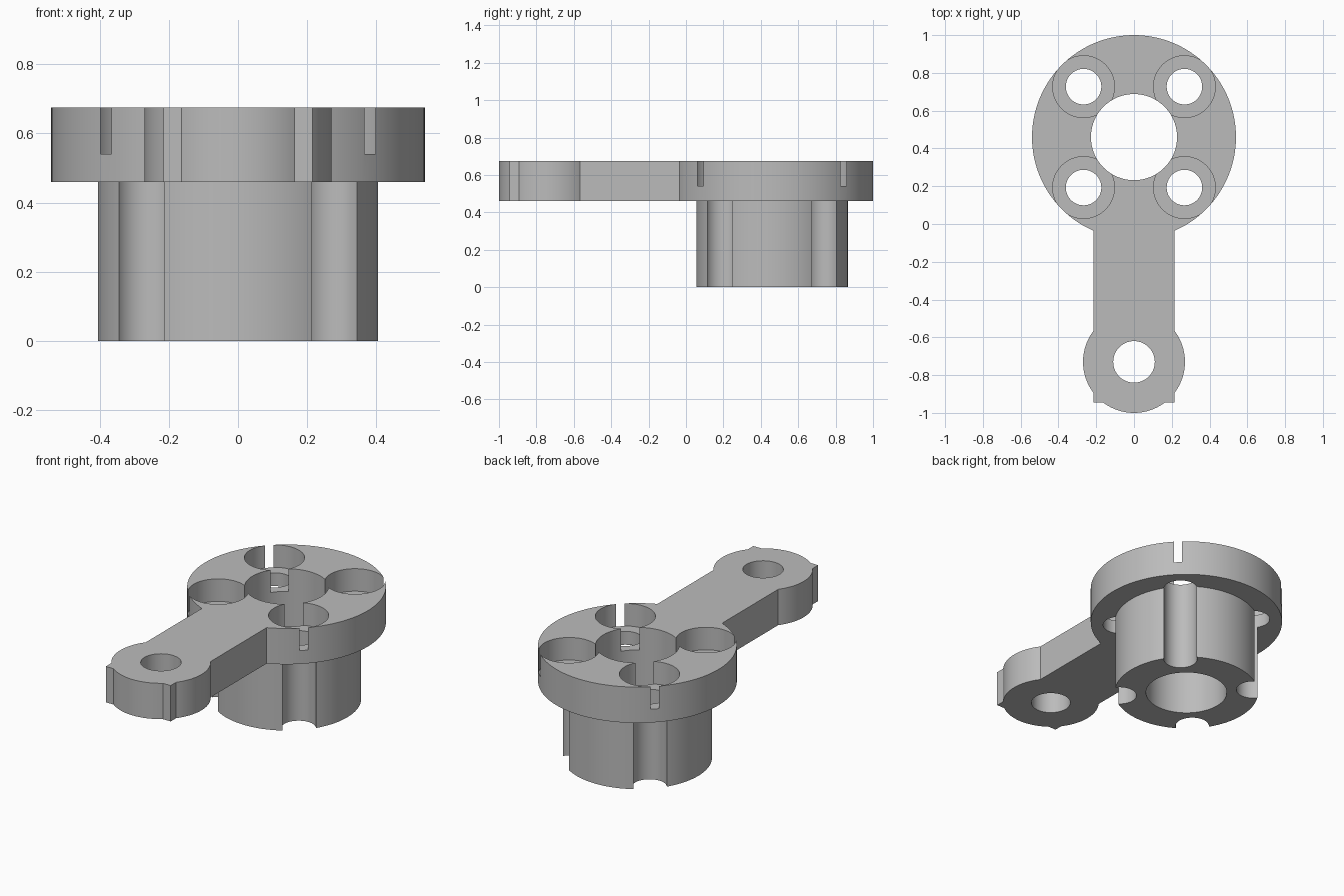
import bpy
import bmesh
from math import cos, sin, tau, radians

scene = bpy.context.scene
if "Cube" in bpy.data.objects:
    bpy.data.objects.remove(bpy.data.objects["Cube"], do_unlink=True)

grey = bpy.data.materials.new("plain_grey")
grey.use_nodes = True
colour = (0.5, 0.5, 0.5, 1)
grey.diffuse_color = colour
grey.node_tree.nodes["Principled BSDF"].inputs["Base Color"].default_value = colour

# Heights and centres shared by the parts
TOP, PLATE, SEAT = 0.675, 0.46, 0.54
HEAD_Y, EYE_Y, BOLT = 0.46, -0.73, 0.267


def prism(name, outline, z0, z1):
    """Extrude a closed xy outline from z0 to z1."""
    bm = bmesh.new()
    face = bm.faces.new([bm.verts.new((x, y, z0)) for x, y in outline])
    grown = bmesh.ops.extrude_face_region(bm, geom=[face])["geom"]
    for v in grown:
        if isinstance(v, bmesh.types.BMVert):
            v.co.z = z1
    bmesh.ops.recalc_face_normals(bm, faces=bm.faces)
    mesh = bpy.data.meshes.new(name)
    bm.to_mesh(mesh)
    bm.free()
    mesh.materials.append(grey)
    ob = bpy.data.objects.new(name, mesh)
    scene.collection.objects.link(ob)
    return ob


def disc(name, x, y, r, z0, z1, n=96):
    ring = [(x + r * cos(tau * i / n), y + r * sin(tau * i / n)) for i in range(n)]
    return prism(name, ring, z0, z1)


def combine(target, other, operation):
    """Apply a boolean and drop the helper."""
    mod = target.modifiers.new(operation, "BOOLEAN")
    mod.object, mod.operation, mod.solver = other, operation, "EXACT"
    bpy.context.view_layer.objects.active = target
    bpy.ops.object.modifier_apply(modifier=mod.name)
    bpy.data.objects.remove(other, do_unlink=True)


# Lever plate: round head, straight arm and eye end
lever = disc("lever_with_hub", 0, HEAD_Y, 0.54, PLATE, TOP, 128)
w, end = 0.215, -0.945
arm = prism("arm", [(-w, end), (w, end), (w, HEAD_Y), (-w, HEAD_Y)], PLATE, TOP)
combine(lever, arm, "UNION")
combine(lever, disc("eye", 0, EYE_Y, 0.27, PLATE, TOP), "UNION")

# Hub below the head
combine(lever, disc("hub", 0, HEAD_Y, 0.405, 0, 0.6), "UNION")

# Centre bore and eye hole
combine(lever, disc("bore", 0, HEAD_Y, 0.228, -0.1, 0.8), "DIFFERENCE")
combine(lever, disc("eye_hole", 0, EYE_Y, 0.11, 0.3, 0.8), "DIFFERENCE")

# Four bolt holes, which also groove the hub, and their counterbores
for sx in (-1, 1):
    for sy in (-1, 1):
        x, y = sx * BOLT, HEAD_Y + sy * BOLT
        combine(lever, disc("bolt_hole", x, y, 0.094, -0.1, 0.8), "DIFFERENCE")
        combine(lever, disc("counterbore", x, y, 0.1635, SEAT, 0.8), "DIFFERENCE")

# Smooth round walls, crisp edges
bpy.ops.object.select_all(action="DESELECT")
lever.select_set(True)
bpy.context.view_layer.objects.active = lever
bpy.ops.object.shade_smooth_by_angle(angle=radians(25))
